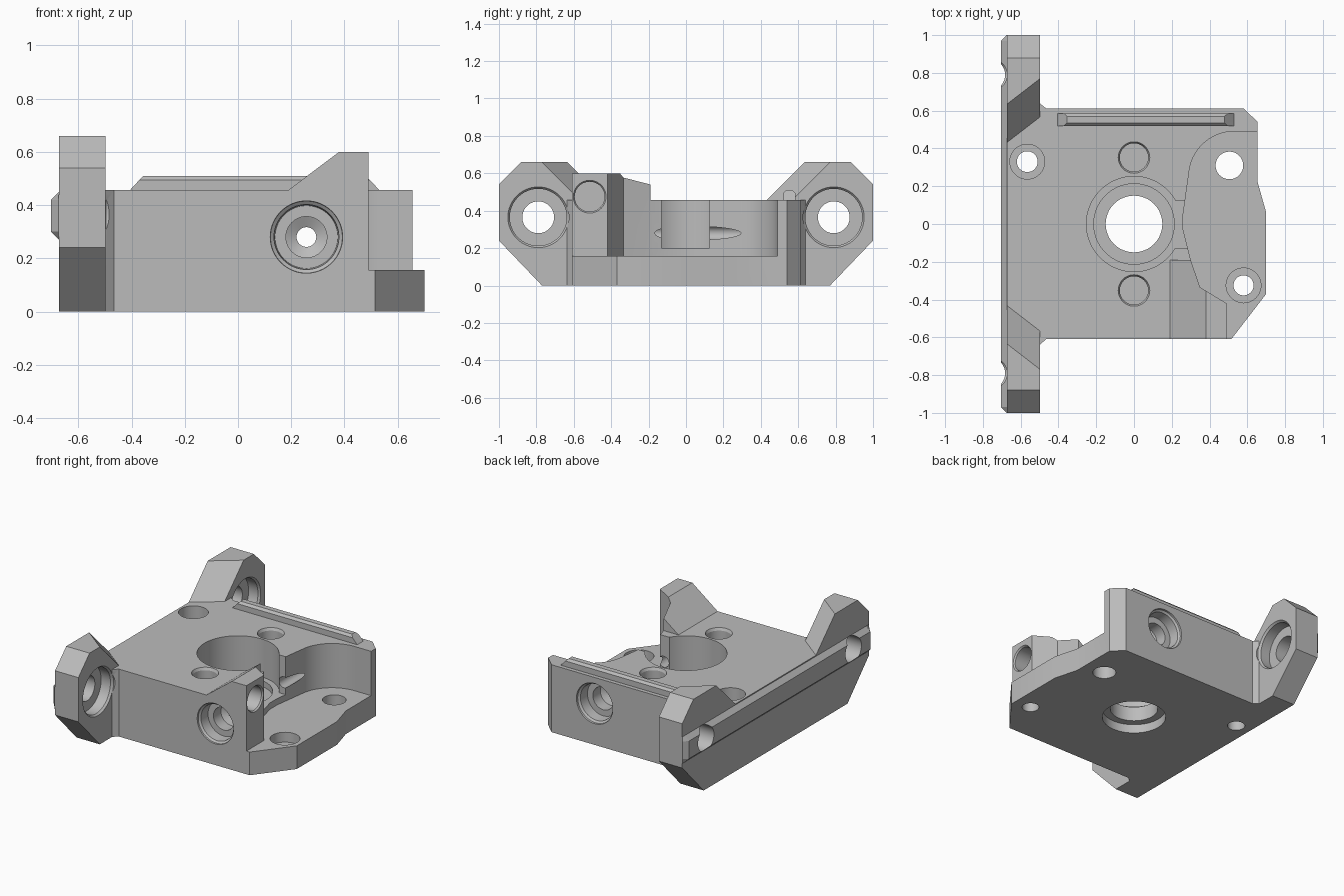
import bpy, bmesh, math
from mathutils import Vector

if "Cube" in bpy.data.objects:
    bpy.data.objects.remove(bpy.data.objects["Cube"])

metal = bpy.data.materials.new("plain grey")
metal.diffuse_color = (0.5, 0.5, 0.5, 1)
metal.use_nodes = True
metal.node_tree.nodes["Principled BSDF"].inputs["Base Color"].default_value = metal.diffuse_color


def loft(name, loops):
    """Closed solid through loops of equal point count."""
    bm = bmesh.new()
    rings = [[bm.verts.new(p) for p in lp] for lp in loops]
    n = len(rings[0])
    for a, b in zip(rings, rings[1:]):
        for i in range(n):
            j = (i + 1) % n
            bm.faces.new((a[i], a[j], b[j], b[i]))
    bm.faces.new(rings[0][::-1])
    bm.faces.new(rings[-1])
    bmesh.ops.recalc_face_normals(bm, faces=bm.faces)
    me = bpy.data.meshes.new(name)
    bm.to_mesh(me)
    bm.free()
    ob = bpy.data.objects.new(name, me)
    bpy.context.collection.objects.link(ob)
    return ob


def prism(name, pts, z0, z1):
    return loft(name, [[(x, y, z) for x, y in pts] for z in (z0, z1)])


def bore(axis, centre, steps):
    """Stepped round cutter: steps are (position along axis, radius)."""
    k = "xyz".index(axis)
    u, v = [i for i in range(3) if i != k]
    loops = []
    for t, r in steps:
        lp = []
        for i in range(64):
            a = math.tau * i / 64
            p = Vector((0, 0, 0))
            p[k], p[u], p[v] = t, centre[0] + r * math.cos(a), centre[1] + r * math.sin(a)
            lp.append(p)
        loops.append(lp)
    return loft("bore_cutter", loops)


def combine(base, other, mode):
    m = base.modifiers.new("join", 'BOOLEAN')
    m.operation, m.object, m.solver = mode, other, 'EXACT'
    bpy.context.view_layer.update()
    dg = bpy.context.evaluated_depsgraph_get()
    me = bpy.data.meshes.new_from_object(base.evaluated_get(dg))
    base.modifiers.clear()
    base.data = me
    bpy.data.objects.remove(other)


# Main block
block = prism("carriage_block", [
    (-0.6, -0.64), (-0.5, -0.64), (-0.465, -0.61), (0.515, -0.61), (0.70, -0.37),
    (0.70, 0.06), (0.655, 0.22), (0.655, 0.54), (0.58, 0.612), (-0.465, 0.612),
    (-0.5, 0.64), (-0.6, 0.64)], 0, 0.457)

# Raised wedge tab at the front right
wedge = [(0.15, 0.3), (0.15, 0.457), (0.19, 0.457), (0.38, 0.6), (0.49, 0.6), (0.49, 0.3)]
combine(block, loft("wedge_tab", [[(x, y, z) for x, z in wedge] for y in (-0.61, -0.19)]), 'UNION')

# Rear-wall recess on the right, leaving a thin floor
arc = [(0.53 + 0.24 * math.cos(math.radians(a)), 0.25 + 0.24 * math.sin(math.radians(a)))
       for a in range(90, 176, 5)]
combine(block, prism("recess", [(0.9, 0.49)] + arc + [
    (0.26, 0.05), (0.26, -0.03), (0.30, -0.19), (0.35, -0.335), (0.49, -0.42),
    (0.49, -0.9), (0.9, -0.9)], 0.157, 1), 'DIFFERENCE')

# Side flange with two ears, inner slopes skewed
def flange_loop(x, top, foot):
    half = [(0.77, 0), (1, 0.24), (1, 0.54), (0.88, 0.66), (top, 0.66), (foot, 0.457)]
    return [(x, y, z) for y, z in half] + [(x, -y, z) for y, z in reversed(half)]

combine(block, loft("side_flange", [flange_loop(-0.672, 0.635, 0.432),
                                    flange_loop(-0.497, 0.77, 0.567)]), 'UNION')

# Long chamfered rail on the outer face
def rail_loop(y, x):
    return [(-0.6, y, 0.27), (-0.672, y, 0.27), (x, y, 0.30), (x, y, 0.42),
            (-0.672, y, 0.45), (-0.6, y, 0.45)]

combine(block, loft("outer_rail", [rail_loop(-1, -0.675), rail_loop(-0.97, -0.703),
                                   rail_loop(0.97, -0.703), rail_loop(1, -0.675)]), 'UNION')

# Ridge on top along the back edge
def ridge_loop(y, dx, z):
    return [(-0.405, y, 0.44), (-0.405, y, 0.457), (-0.405 + dx, y, z),
            (0.53 - dx, y, z), (0.53, y, 0.457), (0.53, y, 0.44)]

combine(block, loft("top_ridge", [ridge_loop(0.52, 0.035, 0.495), ridge_loop(0.535, 0.05, 0.51),
                                  ridge_loop(0.57, 0.05, 0.51), ridge_loop(0.585, 0.035, 0.495)]), 'UNION')

# Opening between the central bore and the recess
combine(block, prism("bore_slot", [(0.15, -0.13), (0.34, -0.13), (0.34, 0.125), (0.15, 0.125)],
                     0.2, 0.6), 'DIFFERENCE')

holes = [
    # central stepped bore
    ('z', (0, 0), [(-0.1, 0.2), (0.06, 0.2), (0.06, 0.15), (0.16, 0.15), (0.16, 0.213),
                   (0.2, 0.213), (0.2, 0.252), (0.6, 0.252)]),
    # counterbored mounting holes
    ('z', (-0.565, 0.33), [(-0.1, 0.055), (0.25, 0.055), (0.25, 0.092), (0.6, 0.092)]),
    ('z', (0.58, -0.325), [(-0.1, 0.053), (0.09, 0.053), (0.09, 0.092), (0.3, 0.092)]),
    ('z', (0.505, 0.31), [(-0.1, 0.073), (0.3, 0.073)]),
    # pocket in the wedge tab
    ('x', (-0.515, 0.475), [(0.37, 0.08), (0.48, 0.08), (0.5, 0.095)]),
    # stepped cross hole from front to back
    ('y', (0.257, 0.28), [(-0.62, 0.137), (-0.6, 0.135), (-0.59, 0.122), (-0.52, 0.118),
                          (-0.52, 0.077), (-0.44, 0.077), (-0.42, 0.037), (0.42, 0.037),
                          (0.44, 0.077), (0.52, 0.077), (0.52, 0.118), (0.59, 0.122),
                          (0.6, 0.135), (0.62, 0.137)]),
]
for s in (-1, 1):
    # round blind pockets beside the bore
    holes.append(('z', (0, 0.352 * s), [(0.12, 0.075), (0.44, 0.075), (0.47, 0.09)]))
    # ear holes with counterbores
    holes.append(('x', (0.79 * s, 0.365), [(-0.8, 0.085), (-0.58, 0.085), (-0.58, 0.152),
                                           (-0.51, 0.152), (-0.495, 0.164), (-0.4, 0.164)]))
for axis, centre, steps in holes:
    combine(block, bore(axis, centre, steps), 'DIFFERENCE')

block.data.materials.clear()
block.data.materials.append(metal)
for p in block.data.polygons:
    p.material_index = 0
bpy.context.view_layer.objects.active = block
block.select_set(True)
bpy.ops.object.shade_smooth_by_angle(angle=math.radians(25))
